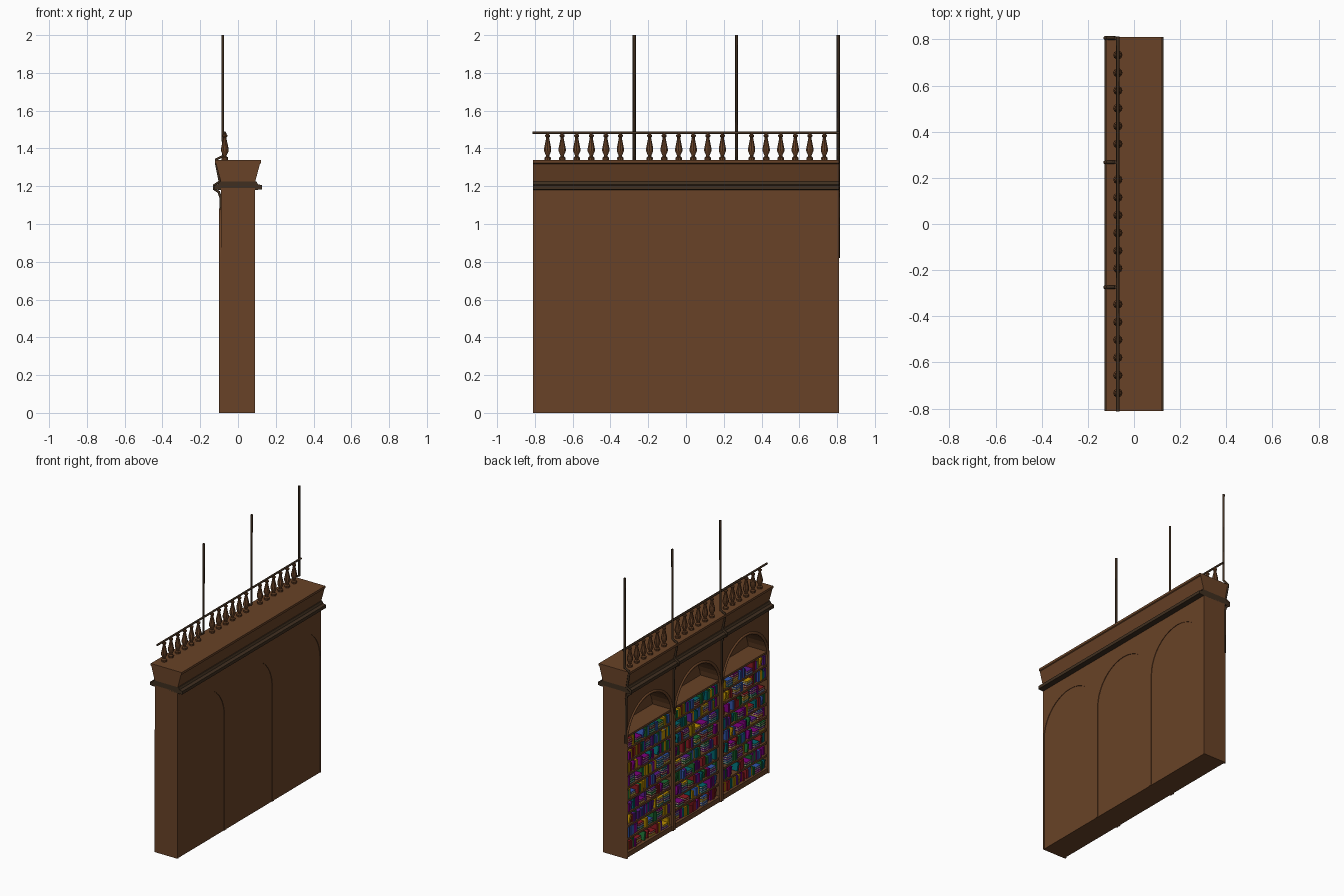
import bpy, bmesh, math, random
from mathutils import Vector, Matrix

if "Cube" in bpy.data.objects:
    bpy.data.objects.remove(bpy.data.objects["Cube"])

random.seed(7)


def mat(name, c):
    m = bpy.data.materials.new(name)
    m.diffuse_color = (*c, 1)
    m.use_nodes = True
    m.node_tree.nodes["Principled BSDF"].inputs["Base Color"].default_value = m.diffuse_color
    return m


WOOD = mat("wood", (0.14, 0.055, 0.02))
DARK = mat("dark_wood", (0.05, 0.028, 0.014))
PAGES = mat("pages", (0.6, 0.5, 0.33))
COVERS = [mat("cover_" + n, c) for n, c in {
    "purple": (0.2, 0.0, 0.2), "blue": (0.03, 0.09, 0.4), "gold": (0.5, 0.27, 0.0),
    "red": (0.25, 0.01, 0.015), "green": (0.01, 0.14, 0.03), "teal": (0.0, 0.13, 0.15),
    "violet": (0.1, 0.01, 0.25)}.items()]


def finish(name, bm, mats):
    bmesh.ops.recalc_face_normals(bm, faces=bm.faces[:])
    me = bpy.data.meshes.new(name)
    bm.to_mesh(me)
    bm.free()
    for m in mats:
        me.materials.append(m)
    ob = bpy.data.objects.new(name, me)
    bpy.context.collection.objects.link(ob)
    return ob


def add_box(bm, x0, x1, y0, y1, z0, z1, mi=0, tilt=0):
    """Box from limits, optionally leaning sideways about its centre."""
    c = Vector(((x0 + x1) / 2, (y0 + y1) / 2, (z0 + z1) / 2))
    mx = (Matrix.Translation(c) @ Matrix.Rotation(tilt, 4, 'X')
          @ Matrix.Diagonal((x1 - x0, y1 - y0, z1 - z0, 1)))
    vs = bmesh.ops.create_cube(bm, size=1, matrix=mx)["verts"]
    for f in {f for v in vs for f in v.link_faces}:
        f.material_index = mi


def prism(name, pts, move, m):
    """Extrude a flat outline along a vector."""
    bm = bmesh.new()
    f = bm.faces.new([bm.verts.new(p) for p in pts])
    r = bmesh.ops.extrude_face_region(bm, geom=[f])
    bmesh.ops.translate(bm, vec=move, verts=[v for v in r["geom"] if isinstance(v, bmesh.types.BMVert)])
    return finish(name, bm, [m])


def rod(name, pts, radius, m):
    """Round bar swept along a polyline."""
    cu = bpy.data.curves.new(name, 'CURVE')
    cu.dimensions = '3D'
    cu.bevel_depth, cu.bevel_resolution, cu.use_fill_caps = radius, 1, True
    sp = cu.splines.new('POLY')
    sp.points.add(len(pts) - 1)
    for p, co in zip(sp.points, pts):
        p.co = (*co, 1)
    cu.materials.append(m)
    ob = bpy.data.objects.new(name, cu)
    bpy.context.collection.objects.link(ob)
    bpy.ops.object.select_all(action='DESELECT')
    bpy.context.view_layer.objects.active = ob
    ob.select_set(True)
    bpy.ops.object.convert(target='MESH')
    return bpy.context.object


BAYS = (-0.54, 0.0, 0.54)
HALF, SPRING = 0.26, 0.82


def arch(x, yc, r, n=20):
    """Arched opening outline from floor to floor."""
    top = [(x, yc - r * math.cos(math.pi * i / n), SPRING + r * math.sin(math.pi * i / n))
           for i in range(n + 1)]
    return [(x, yc - r, 0)] + top + [(x, yc + r, 0)]


# Case: comb-shaped frame with three arched bays
outline = [(-0.09, 0.81, 0), (-0.09, 0.81, 1.19), (-0.09, -0.81, 1.19), (-0.09, -0.81, 0)]
for yc in BAYS:
    outline += arch(-0.09, yc, HALF)
prism("arched_frame", outline, (0.18, 0, 0), WOOD)

# Bay contents: back panel, base, shelves, arch trim
ROWS, Z0, PITCH = 9, 0.035, 0.092
for yc in BAYS:
    prism("back_panel", arch(0.065, yc, HALF), (0.021, 0, 0), WOOD)
    rod("arch_trim", [(p[0], p[1], max(p[2], 0.0)) for p in arch(-0.09, yc, HALF)], 0.01, WOOD)
    bm = bmesh.new()
    add_box(bm, -0.09, 0.07, yc - HALF, yc + HALF, 0, Z0)
    for r in range(1, ROWS + 1):
        z = Z0 + r * PITCH
        add_box(bm, -0.08, 0.07, yc - HALF + 0.001, yc + HALF - 0.001, z - 0.014, z)
    finish("shelves", bm, [WOOD])

# Books: upright, leaning and stacked flat
bm = bmesh.new()
NP = len(COVERS)
for yc in BAYS:
    for r in range(ROWS):
        z = Z0 + r * PITCH
        y, end = yc - HALF + 0.008, yc + HALF - 0.01
        while y < end - 0.03:
            x = random.uniform(-0.08, -0.065)
            kind = random.random()
            if kind < 0.14 and y < end - 0.075:
                zz = z
                for _ in range(random.randint(2, 4)):
                    k, o = random.randrange(NP), random.uniform(0, 0.008)
                    w = random.uniform(0.052, 0.062)
                    add_box(bm, x, 0.02, y + o, y + o + w, zz, zz + 0.004, k)
                    add_box(bm, x + 0.002, 0.018, y + o + 0.002, y + o + w - 0.002, zz + 0.004, zz + 0.011, NP)
                    add_box(bm, x, 0.02, y + o, y + o + w, zz + 0.011, zz + 0.015, k)
                    zz += 0.0155
                y += 0.074
            elif kind < 0.22:
                add_box(bm, x, 0.02, y + 0.01, y + 0.026, z + 0.003, z + 0.06, random.randrange(NP), 0.25)
                y += 0.04
            elif kind < 0.27:
                y += 0.03
            else:
                w = random.uniform(0.013, 0.024)
                add_box(bm, x, 0.02, y, y + w, z, z + random.uniform(0.052, 0.073), random.randrange(NP))
                y += w + 0.001
finish("books", bm, COVERS + [PAGES])

# Cornice: dark moulding band and flared crown
half_band = [(0.09, 1.18), (0.128, 1.183), (0.128, 1.205), (0.105, 1.21), (0.098, 1.225)]
half_crown = [(0.09, 1.22), (0.116, 1.318), (0.122, 1.322), (0.122, 1.338)]
for name, half, m in (("cornice_band", half_band, DARK), ("cornice_crown", half_crown, WOOD)):
    pts = [(x, -0.81, z) for x, z in half] + [(-x, -0.81, z) for x, z in reversed(half)]
    prism(name, pts, (0, 1.62, 0), m)

# Ribs following the cornice and rising into tall posts
RIB = [(-0.09, 0.82), (-0.092, 1.14), (-0.102, 1.17), (-0.127, 1.185), (-0.127, 1.205),
       (-0.097, 1.225), (-0.115, 1.32), (-0.115, 1.342), (-0.08, 1.36), (-0.08, 2.0)]
for y in (-0.274, 0.267, 0.806):
    rod("post", [(x, y, z) for x, z in RIB], 0.008, DARK)

# Balustrade: handrail, bottom rail and turned balusters
rod("handrail", [(-0.07, -0.813, 1.483), (-0.07, 0.812, 1.483)], 0.007, DARK)
PROFILE = [(0.017, 1.337), (0.018, 1.352), (0.01, 1.357), (0.01, 1.364), (0.02, 1.386), (0.02, 1.4),
           (0.009, 1.452), (0.008, 1.458), (0.014, 1.464), (0.014, 1.471), (0.008, 1.475), (0.008, 1.482)]
N = 10
for yc in BAYS:
    for i in range(6):
        y = yc + (i - 2.5) * 0.077
        bm = bmesh.new()
        rings = [[bm.verts.new((-0.07 + r * math.cos(2 * math.pi * k / N),
                                y + r * math.sin(2 * math.pi * k / N), z)) for k in range(N)]
                 for r, z in PROFILE]
        for a, b in zip(rings, rings[1:]):
            for k in range(N):
                bm.faces.new((a[k], a[(k + 1) % N], b[(k + 1) % N], b[k]))
        bm.faces.new(rings[0])
        bm.faces.new(rings[-1])
        finish("baluster", bm, [WOOD])
